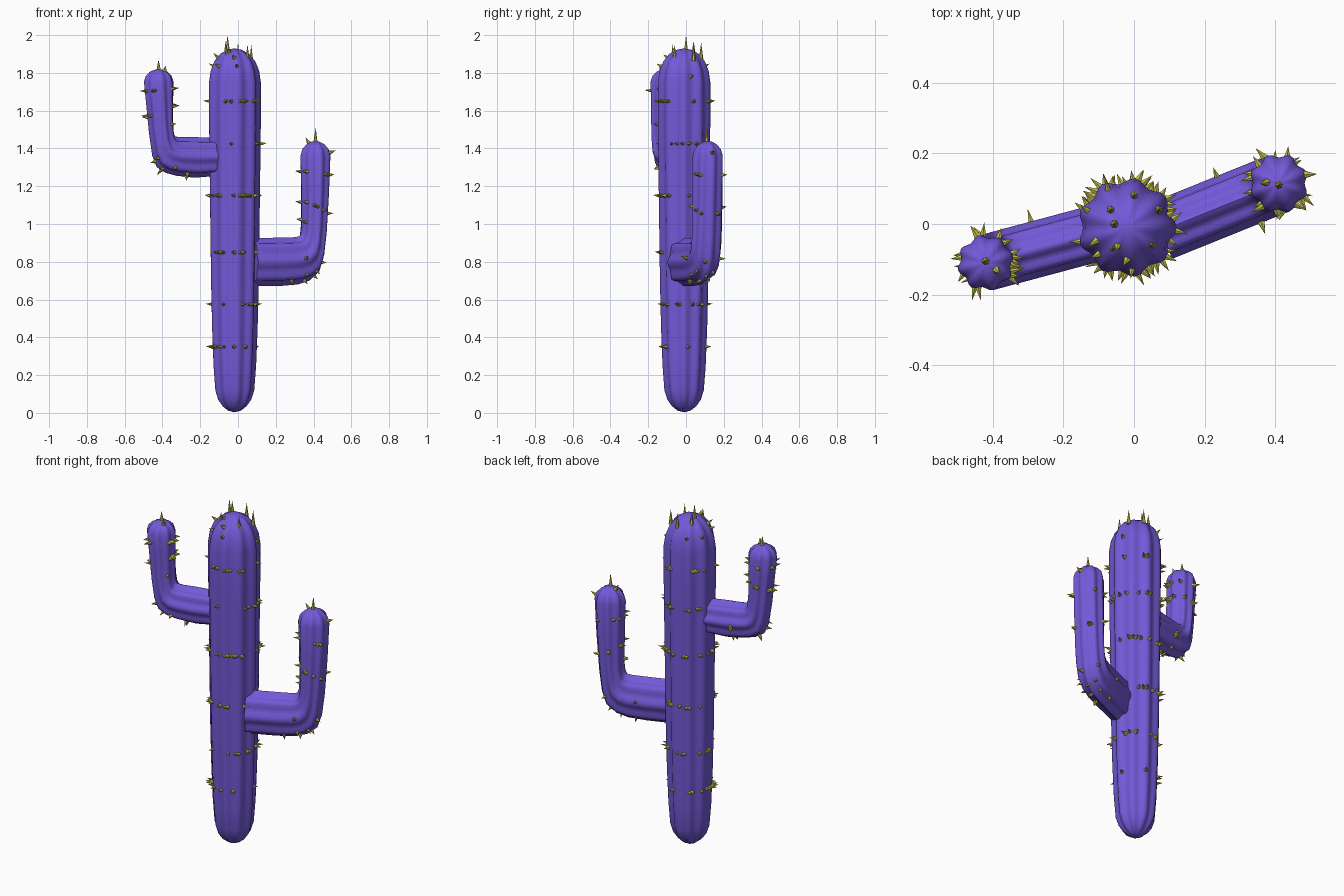
import bpy, bmesh, math, random
from mathutils import Vector, Matrix

if "Cube" in bpy.data.objects:
    bpy.data.objects.remove(bpy.data.objects["Cube"])

random.seed(7)


def material(name, col):
    m = bpy.data.materials.new(name)
    m.diffuse_color = (*col, 1)
    m.use_nodes = True
    m.node_tree.nodes["Principled BSDF"].inputs["Base Color"].default_value = m.diffuse_color
    return m


SKIN = material("purple_skin", (0.17, 0.10, 0.68))
SPINE = material("yellow_spine", (0.52, 0.50, 0.06))


def ribbed(name, rings, start, end, ribs, depth, phase=0.0, per=6):
    """Skin a tube through rings of (centre, axis_u, axis_v) with ribbed outline."""
    bm = bmesh.new()
    n = ribs * per
    loops = []
    for c, u, v in rings:
        loop = []
        for i in range(n):
            a = 2 * math.pi * i / n
            k = 1 - depth * (0.5 - 0.5 * math.cos(ribs * a + phase))
            loop.append(bm.verts.new(c + (u * math.cos(a) + v * math.sin(a)) * k))
        loops.append(loop)
    for a, b in zip(loops, loops[1:]):
        for i in range(n):
            bm.faces.new((a[i], a[(i + 1) % n], b[(i + 1) % n], b[i]))
    for pole, loop in ((start, loops[0]), (end, loops[-1])):
        p = bm.verts.new(pole)
        for i in range(n):
            bm.faces.new((p, loop[i], loop[(i + 1) % n]))
    bmesh.ops.recalc_face_normals(bm, faces=bm.faces)
    return finish(bm, name, SKIN, 50)


def finish(bm, name, mat, angle):
    me = bpy.data.meshes.new(name)
    bm.to_mesh(me)
    bm.free()
    ob = bpy.data.objects.new(name, me)
    bpy.context.collection.objects.link(ob)
    me.materials.append(mat)
    bpy.ops.object.select_all(action='DESELECT')
    ob.select_set(True)
    bpy.context.view_layer.objects.active = ob
    bpy.ops.object.shade_smooth_by_angle(angle=math.radians(angle))
    return ob


# Trunk: (height, radius) profile
TX, TY = -0.02, -0.01
profile = [(0.012, .035), (0.035, .065), (.07, .09), (.12, .106), (.25, .116), (.45, .124),
           (.7, .13), (1.0, .134), (1.3, .138), (1.55, .141), (1.75, .141), (1.81, .132),
           (1.86, .112), (1.90, .08), (1.922, .04)]
trunk = ribbed("trunk", [(Vector((TX, TY, z)), Vector((r, 0, 0)), Vector((0, r, 0)))
                         for z, r in profile],
               Vector((TX, TY, 0.003)), Vector((TX, TY, 1.93)), 9, 0.12)


# Arms: each ring is given by inner-bend and outer-bend points (distance from tip, height)
def arm(name, tip, heading, pairs, width, top):
    d = Vector((math.cos(heading), math.sin(heading), 0))
    side = Vector((-d.y, d.x, 0))
    base = Vector((*tip, 0))
    at = lambda s, z: base + d * s + Vector((0, 0, z))
    rings = []
    for s0, z0, s1, z1 in pairs:
        a, b = at(s0, z0), at(s1, z1)
        w = width if z1 < top - 0.05 else (b - a).length / 2
        rings.append(((a + b) / 2, (b - a) / 2, side * w))
    return ribbed(name, rings, rings[0][0], at(0, top), 8, 0.14)


right_arm = arm("right_arm", (0.41, 0.115), math.radians(22), [
    (-.36, .925, -.36, .67), (-.2, .928, -.2, .672), (-.12, .93, -.1, .68),
    (-.09, .935, -.035, .70), (-.082, .955, .02, .745), (-.078, 1.0, .045, .82),
    (-.078, 1.05, .06, .94), (-.08, 1.2, .075, 1.15), (-.085, 1.36, .085, 1.36),
    (-.075, 1.395, .075, 1.395), (-.053, 1.42, .053, 1.42), (-.026, 1.435, .026, 1.435)],
    0.085, 1.44)

left_arm = arm("left_arm", (-0.42, -0.11), math.radians(195), [
    (-.32, 1.455, -.32, 1.255), (-.2, 1.46, -.2, 1.245), (-.12, 1.46, -.1, 1.255),
    (-.09, 1.463, -.04, 1.27), (-.083, 1.48, .01, 1.30), (-.08, 1.52, .035, 1.36),
    (-.078, 1.58, .053, 1.48), (-.08, 1.68, .07, 1.65), (-.081, 1.755, .081, 1.755),
    (-.07, 1.785, .07, 1.785), (-.05, 1.805, .05, 1.805), (-.025, 1.816, .025, 1.816)],
    0.08, 1.82)


# Spines: small cones scattered over the skin
def spine(bm, p, n, length, r):
    q = n.to_track_quat('Z', 'Y').to_matrix().to_4x4()
    m = Matrix.Translation(p + n * (length / 2 - 0.006)) @ q
    bmesh.ops.create_cone(bm, cap_ends=True, segments=6, radius1=r, radius2=0,
                          depth=length, matrix=m)


def scatter(bm, ob, count, keep):
    polys = [f for f in ob.data.polygons if keep(f.center)]
    for f in random.choices(polys, weights=[f.area for f in polys], k=count):
        n = (f.normal + Vector((0, 0, 0.1))).normalized()
        spine(bm, f.center.copy(), n, random.uniform(.032, .046), random.uniform(.010, .014))


bm = bmesh.new()
scatter(bm, trunk, 120, lambda c: c.z > 0.24)
scatter(bm, right_arm, 36, lambda c: c.x > 0.2 and (c.z > 1 or c.z < 0.85))
scatter(bm, left_arm, 36, lambda c: c.x < -0.2 and (c.z > 1.5 or c.z < 1.36))
# Long spines on the crowns
for x, y, z, top in [(-.055, 0, 1.92, 2.0), (-.065, .04, 1.90, 1.97), (.05, -.06, 1.87, 1.95),
                     (.07, .04, 1.87, 1.95), (-.06, -.07, 1.88, 1.95), (0, .08, 1.88, 1.96),
                     (-.42, -.105, 1.82, 1.87), (.41, .11, 1.435, 1.51)]:
    spine(bm, Vector((x, y, z)), Vector((0.05 * x, 0.05 * y, 1)).normalized(),
          top - z + 0.006, .012)
finish(bm, "spines", SPINE, 30)
